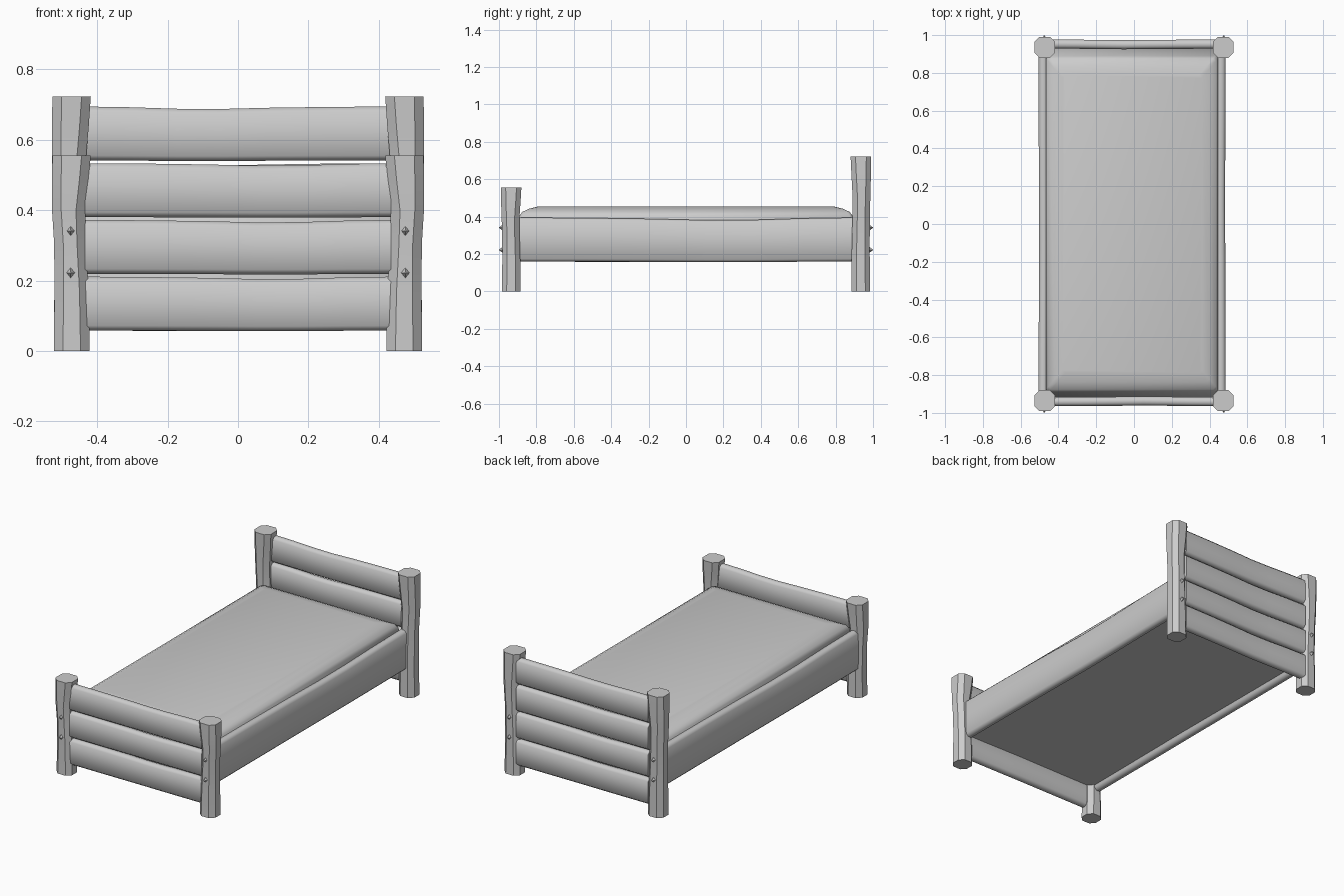
import bpy, bmesh, math
from mathutils import Vector

if "Cube" in bpy.data.objects:
    bpy.data.objects.remove(bpy.data.objects["Cube"])


def loft(name, rings, smooth=40):
    """Skin a list of equal-length point rings and cap both ends."""
    bm = bmesh.new()
    rows = [[bm.verts.new(p) for p in ring] for ring in rings]
    n = len(rows[0])
    for a, b in zip(rows, rows[1:]):
        for i in range(n):
            bm.faces.new((a[i], a[(i + 1) % n], b[(i + 1) % n], b[i]))
    bm.faces.new(rows[0])
    bm.faces.new(rows[-1])
    bmesh.ops.recalc_face_normals(bm, faces=bm.faces)
    me = bpy.data.meshes.new(name)
    bm.to_mesh(me)
    bm.free()
    ob = bpy.data.objects.new(name, me)
    bpy.context.collection.objects.link(ob)
    bpy.context.view_layer.objects.active = ob
    ob.select_set(True)
    bpy.ops.object.shade_smooth_by_angle(angle=math.radians(smooth))
    ob.select_set(False)
    return ob


def chamfered(x0, x1, y0, y1, c):
    """Rectangle with cut corners, as 2D points."""
    return [(x0 + c, y0), (x1 - c, y0), (x1, y0 + c), (x1, y1 - c),
            (x1 - c, y1), (x0 + c, y1), (x0, y1 - c), (x0, y0 + c)]


def plank(name, length, thick, z0, z1, center, angle, dip):
    """Slightly wavy board along its local x, turned about z."""
    wave = [(-.5, 0, 0), (-.3, -.15, .1), (-.1, -.5, .5), (.06, -1, 1),
            (.2, -.9, .6), (.35, -.3, 0), (.5, 0, -.2)]
    ca, sa = math.cos(angle), math.sin(angle)
    rings = []
    for t, w, push in wave:
        off = .003 * push
        sec = chamfered(-thick / 2 + off, thick / 2 + off,
                        z0 + dip * .25 * w, z1 + dip * w, .014)
        x = t * length
        rings.append([(center[0] + x * ca - y * sa,
                       center[1] + x * sa + y * ca, z) for y, z in sec])
    return loft(name, rings, 50)


# Corner posts: height fraction, inner x, outer x, inner y, outer y
post_shape = [(0, .421, .523, .885, .985), (.3, .424, .521, .886, .982),
              (.55, .431, .522, .890, .983), (.72, .434, .528, .890, .986),
              (.88, .424, .528, .884, .989), (1, .418, .527, .880, .990)]
for end, sy, height in (("foot", -1, .555), ("head", 1, .722)):
    for side, sx in (("left", -1), ("right", 1)):
        rings = [[(sx * x, sy * y, f * height)
                  for x, y in chamfered(x0, x1, y0, y1, .026)]
                 for f, x0, x1, y0, y1 in post_shape]
        loft(f"{end}_post_{side}", rings, 40)
        # Diamond studs on the outer faces
        for k, z in enumerate((.222, .341)):
            base = [(sx * .475 + dx, sy * .975, z + dz)
                    for dx, dz in ((.016, 0), (0, .02), (-.016, 0), (0, -.02))]
            tip = [(sx * .475 + dx, sy * .999, z + dz)
                   for dx, dz in ((.002, 0), (0, .002), (-.002, 0), (0, -.002))]
            loft(f"{end}_stud_{side}_{k + 1}", [base, tip], 20)

# Footboard and headboard planks
for end, y, angle, count in (("foot", -.94, 0, 3), ("head", .952, math.pi, 4)):
    for i in range(count):
        z = .058 + i * .161
        plank(f"{end}board_plank_{i + 1}", .87, .048, z, z + .153,
              (0, y), angle, .007)

# Side rails
plank("side_rail_left", 1.8, .05, .16, .395, (-.48, 0), -math.pi / 2, .014)
plank("side_rail_right", 1.8, .05, .16, .395, (.46, 0), math.pi / 2, .014)

# Mattress with sloped, softened top border
layers = [(0, .19), (0, .405), (.012, .425), (.045, .443), (.085, .455)]
loft("mattress",
     [[(x, y, z) for x, y in chamfered(-.465 + i, .445 - i, -.92 + i * 1.2 + .03 * (z > .4),
                                       .93 - i * 1.2 - .04 * (z > .4), .015)]
      for i, z in layers], 45)
